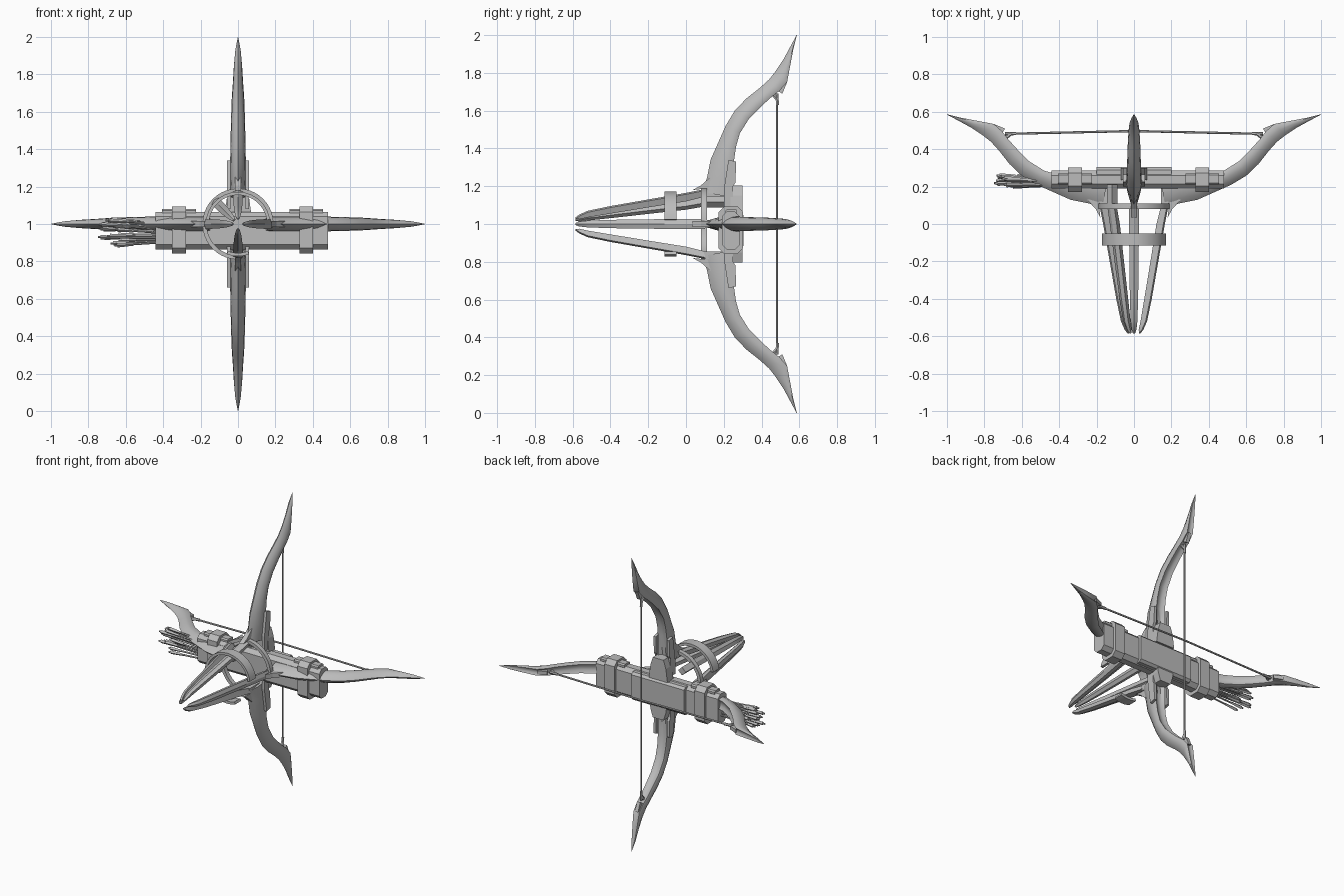
import bpy, bmesh, math, random
from mathutils import Vector

if "Cube" in bpy.data.objects:
    bpy.data.objects.remove(bpy.data.objects["Cube"])

random.seed(4)
grey = bpy.data.materials.new("mid_grey_metal")
grey.diffuse_color = (0.5, 0.5, 0.5, 1)
grey.use_nodes = True
grey.node_tree.nodes["Principled BSDF"].inputs["Base Color"].default_value = grey.diffuse_color


def finish(name, bm, smooth=None):
    bmesh.ops.recalc_face_normals(bm, faces=bm.faces)
    me = bpy.data.meshes.new(name)
    bm.to_mesh(me)
    bm.free()
    ob = bpy.data.objects.new(name, me)
    bpy.context.collection.objects.link(ob)
    me.materials.append(grey)
    if smooth:
        bpy.ops.object.select_all(action='DESELECT')
        ob.select_set(True)
        bpy.context.view_layer.objects.active = ob
        bpy.ops.object.shade_smooth_by_angle(angle=math.radians(smooth))
    return ob


def radial(deg):
    """Map (radius, sideways, depth) to the world for a part at this angle."""
    a = math.radians(deg)
    c, s = math.cos(a), math.sin(a)
    return lambda r, t, y: Vector((c * r - s * t, y, 1 + s * r + c * t))


def loft(name, rings, closed=False, smooth=None):
    bm = bmesh.new()
    vs = [[bm.verts.new(p) for p in ring] for ring in rings]
    n = len(vs[0])
    pairs = list(zip(vs, vs[1:])) + ([(vs[-1], vs[0])] if closed else [])
    for a, b in pairs:
        for i in range(n):
            j = (i + 1) % n
            bm.faces.new((a[i], a[j], b[j], b[i]))
    if not closed:
        bm.faces.new(vs[0])
        bm.faces.new(vs[-1])
    return finish(name, bm, smooth)


def box(name, x0, x1, y0, y1, z0, z1, bevel=0.0):
    bm = bmesh.new()
    bmesh.ops.create_cube(bm, size=1)
    for v in bm.verts:
        v.co = Vector(((x0 + x1) / 2 + v.co.x * (x1 - x0),
                       (y0 + y1) / 2 + v.co.y * (y1 - y0),
                       (z0 + z1) / 2 + v.co.z * (z1 - z0)))
    if bevel:  # chamfer the long edges only
        edges = [e for e in bm.edges
                 if abs(e.verts[0].co.x - e.verts[1].co.x) > 1e-4]
        bmesh.ops.bevel(bm, geom=edges, offset=bevel, segments=1, affect='EDGES')
    return finish(name, bm)


def rod(name, a, b, r, sides=6, r2=None):
    a, b = Vector(a), Vector(b)
    q = (b - a).to_track_quat('Z', 'Y')

    def ring(c, rad):
        return [c + q @ Vector((rad * math.cos(k * math.tau / sides),
                                rad * math.sin(k * math.tau / sides), 0))
                for k in range(sides)]
    return loft(name, [ring(a, r), ring(b, r2 or r)])


def plate(name, pts, half, place):
    """Flat outline in (radius, depth), extruded sideways."""
    return loft(name, [[place(r, t, y) for r, y in pts] for t in (-half, half)])


def arc_band(name, a0, a1, r0, r1, y0, y1, steps):
    rings = []
    for k in range(steps + 1):
        p = radial(a0 + (a1 - a0) * k / steps)
        rings.append([p(r0, 0, y0), p(r1, 0, y0), p(r1, 0, y1), p(r0, 0, y1)])
    return loft(name, rings, smooth=35)


# Bow limbs: outer radius, outer depth, inner radius, inner depth, half width
LIMB = [(.17, .08, .14, .25, .038), (.24, .11, .24, .255, .043),
        (.34, .13, .34, .255, .042), (.43, .17, .41, .265, .040),
        (.52, .21, .48, .285, .039), (.60, .258, .56, .335, .037),
        (.665, .32, .62, .395, .035), (.72, .39, .67, .45, .033),
        (.765, .44, .705, .495, .030), (.81, .475, .75, .535, .027),
        (.87, .515, .84, .552, .022), (.94, .553, .93, .569, .014),
        (1.0, .585, .999, .587, .001)]
for side, deg in (("right", 0), ("upper", 90), ("left", 180), ("lower", 270)):
    P = radial(deg)
    rings = []
    for ro, yo, ri, yi, w in LIMB:
        section = [(0, 0), (.2, .5 * w), (.5, .88 * w), (.8, w), (1, .8 * w), (.88, .3 * w),
                   (.88, -.3 * w), (1, -.8 * w), (.8, -w), (.5, -.88 * w), (.2, -.5 * w)]
        rings.append([P(ro + (ri - ro) * f, t, yo + (yi - yo) * f)
                      for f, t in section])
    loft(side + "_limb", rings, smooth=35)
    # barbs at the base and by the string, then the string tie
    plate(side + "_base_barb", [(.18, .035), (.19, .13), (.25, .13), (.205, .08)], .016, P)
    plate(side + "_tip_barb", [(.75, .535), (.69, .51), (.705, .485), (.69, .44), (.73, .47)],
          .012, P)
    rod(side + "_string_tie", P(.70, 0, .45), P(.66, 0, .482), .010)
    rod(side + "_string_knot", P(.69, 0, .482), P(.63, 0, .484), .009)

# Bowstrings
rod("vertical_string", (0, .482, .32), (0, .482, 1.68), .006)
for s in (-1, 1):
    rod("horizontal_string", (s * .69, .482, 1), (0, .497, 1), .006)

# Side rails and shoulder blocks on the vertical limbs
for s in (-1, 1):
    P = radial(90 * s)
    for t in (-.05, .05):
        loft("limb_rail", [[P(r, t + d, y) for r, y in
             ((.08, .20), (.18, .20), (.34, .225), (.33, .265), (.22, .262), (.20, .25), (.08, .25))]
            for d in (-.009, .009)])
    loft("shoulder_block", [[P(r, t, y) for t, y in
         ((-w, .235), (w, .235), (w, .30), (-w, .30))]
        for r, w in ((.06, .07), (.15, .058), (.205, .04))])

# Ribs that converge at the nose: outer radius, inner radius, depth, half width
RIB = [(.185, .145, .10, .026), (.165, .12, 0, .026), (.13, .088, -.2, .025),
       (.095, .055, -.4, .022), (.07, .035, -.52, .018), (.05, .025, -.565, .013),
       (.035, .027, -.585, .006)]
for deg in (0, 90, 135, 180, 270):
    P = radial(deg)
    loft("nose_rib", [[P(ri, -w * .5, y), P(ro - .008, -w, y), P(ro, 0, y),
                       P(ro - .008, w, y), P(ri, w * .5, y)]
                      for ro, ri, y, w in RIB], smooth=30)
    loft("rib_root", [[P(ro, t, y) for ro, t in
         ((.145, -.02), (.185, -.02), (.185, .02), (.145, .02))] for y in (.095, .21)])

# Bands around the ribs and the hub ring
arc_band("rib_band", 8, 172, .155, .172, -.115, -.05, 20)
arc_band("lower_rib_band", 250, 290, .155, .172, -.115, -.05, 6)
arc_band("hub_ring", 0, 270, .168, .19, .08, .11, 30)

# Quiver box across the back
box("quiver_body", -.44, .48, .19, .285, .865, 1.065, .025)
box("quiver_center_panel", -.20, .20, .198, .305, .87, 1.06, .015)
for s in (-1, 1):
    cx = s * .34 + .025
    box("quiver_strap", cx - .037, cx + .037, .172, .303, .842, 1.093, .03)
    box("quiver_top_pad", cx - .09, cx + .09, .21, .27, 1.05, 1.08, .008)

# Arrows sticking out of the left end
for i in range(16):
    z = .89 + .15 * (i + .5) / 16
    y = .20 + .06 * ((i * 7) % 16) / 15
    tip = Vector((-.63 - .13 * random.random(), y, z + random.uniform(-.012, .012)))
    start = Vector((-.40, .225 + (y - .23) * .7, .955 + (z - .965) * .75))
    rod("arrow_shaft", start, tip, .006, 5)
    d = (tip - start).normalized()
    rod("arrow_fletching", tip - d * .10, tip - d * .015, .008, 4, .012)
